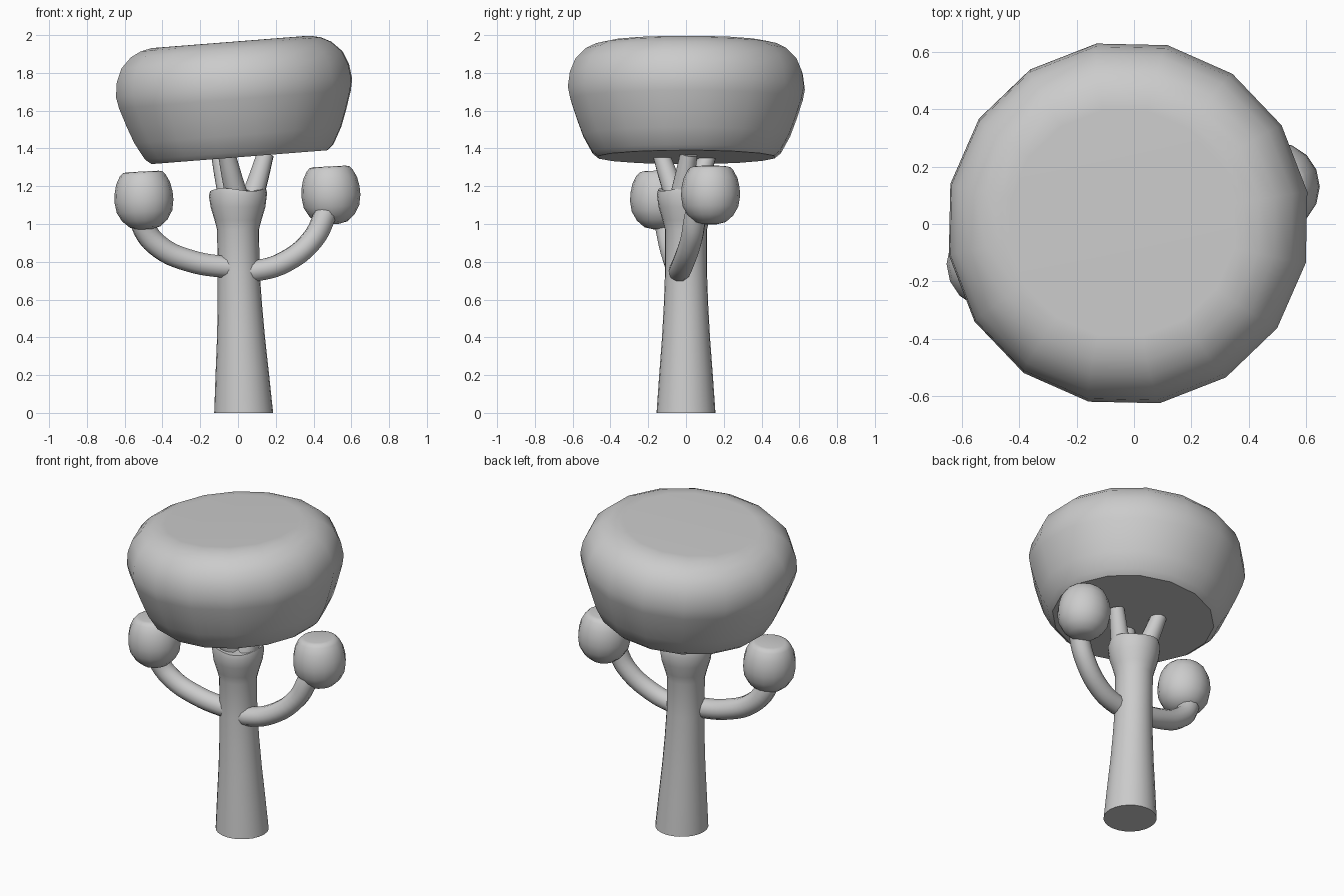
import bpy
import bmesh
from math import cos, sin, pi, radians

if "Cube" in bpy.data.objects:
    bpy.data.objects.remove(bpy.data.objects["Cube"])


def smooth(ob, angle):
    bpy.ops.object.select_all(action='DESELECT')
    bpy.context.view_layer.objects.active = ob
    ob.select_set(True)
    bpy.ops.object.shade_smooth_by_angle(angle=radians(angle))


def lathe(name, profile, sides, loc=(0, 0, 0), tilt=0, turn=0, shape=None, angle=35):
    """Closed solid of revolution from (radius, height) points."""
    bm = bmesh.new()
    rings = []
    for r, z in profile:
        ring = []
        for i in range(sides):
            a = turn + 2 * pi * i / sides
            co = (r * cos(a), r * sin(a), z)
            ring.append(bm.verts.new(shape(co, a) if shape else co))
        rings.append(ring)
    for low, high in zip(rings, rings[1:]):
        for i in range(sides):
            j = (i + 1) % sides
            bm.faces.new((low[i], low[j], high[j], high[i]))
    bm.faces.new(rings[0][::-1])
    bm.faces.new(rings[-1])
    me = bpy.data.meshes.new(name)
    bm.to_mesh(me)
    bm.free()
    ob = bpy.data.objects.new(name, me)
    bpy.context.collection.objects.link(ob)
    ob.location = loc
    ob.rotation_euler = (0, -radians(tilt), 0)
    smooth(ob, angle)
    return ob


def limb(name, points, r0, r1):
    """Tapered round tube along a smooth path."""
    cu = bpy.data.curves.new(name, 'CURVE')
    cu.dimensions = '3D'
    cu.bevel_depth = 1
    cu.bevel_resolution = 3
    cu.resolution_u = 5
    cu.use_fill_caps = True
    sp = cu.splines.new('BEZIER')
    sp.bezier_points.add(len(points) - 1)
    for i, (bp, co) in enumerate(zip(sp.bezier_points, points)):
        bp.co = co
        bp.handle_left_type = bp.handle_right_type = 'AUTO'
        bp.radius = r0 + (r1 - r0) * i / (len(points) - 1)
    ob = bpy.data.objects.new(name, cu)
    bpy.context.collection.objects.link(ob)
    bpy.ops.object.select_all(action='DESELECT')
    bpy.context.view_layer.objects.active = ob
    ob.select_set(True)
    bpy.ops.object.convert(target='MESH')
    smooth(bpy.context.object, 50)


# Trunk: base shifted sideways, flared collar with a slightly wavy rim
def trunk_shape(co, a):
    x, y, z = co
    lean = 0.03 * max(0, 1 - z / 0.85)
    wave = 0.008 * cos(3 * a) if z > 1.15 else 0
    return (x + lean, y, z + wave)


lathe("trunk", [(0.156, 0), (0.142, 0.2), (0.127, 0.4), (0.117, 0.58),
                (0.111, 0.75), (0.111, 0.97), (0.124, 1.02), (0.145, 1.09),
                (0.154, 1.155), (0.148, 1.182), (0.10, 1.18)],
      24, shape=trunk_shape)

# Three branches carrying the canopy
for i, (base, top) in enumerate([((0.0, -0.045), (-0.06, -0.133)),
                                 ((-0.04, 0.03), (-0.097, 0.118)),
                                 ((0.07, -0.03), (0.145, 0.015))]):
    mid = [(b + t) / 2 for b, t in zip(base, top)]
    limb(f"branch_{i + 1}", [(*base, 1.12), (*mid, 1.24), (*top, 1.37)],
         0.062, 0.046)

# Curved arms
limb("right_arm", [(0.03, -0.035, 0.75), (0.10, -0.033, 0.753),
                   (0.25, -0.012, 0.80), (0.40, 0.03, 0.925),
                   (0.465, 0.055, 1.06), (0.48, 0.07, 1.10)], 0.058, 0.061)
limb("left_arm", [(-0.02, -0.04, 0.772), (-0.08, -0.045, 0.774),
                  (-0.255, -0.06, 0.805), (-0.41, -0.08, 0.875),
                  (-0.495, -0.10, 0.975), (-0.51, -0.12, 1.06)], 0.06, 0.064)

# Small leaf clumps on the arms
clump = [(0.035, -0.153), (0.08, -0.142), (0.120, -0.107), (0.147, -0.06),
         (0.156, -0.005), (0.154, 0.04), (0.143, 0.09), (0.121, 0.133),
         (0.105, 0.149), (0.085, 0.153)]
lathe("left_leaf_clump", clump, 16, (-0.498, -0.14, 1.125), 3, angle=60)
lathe("right_leaf_clump", clump, 16, (0.492, 0.13, 1.152), 3, angle=60)

# Canopy: sixteen-sided, tilted cushion
lathe("canopy", [(0.475, -0.307), (0.508, -0.28), (0.558, -0.19), (0.592, -0.10),
                 (0.625, 0.0), (0.637, 0.06), (0.626, 0.14), (0.596, 0.21),
                 (0.54, 0.265), (0.485, 0.292), (0.43, 0.304), (0.40, 0.305)],
      16, (-0.016, 0.002, 1.66), 4.5, radians(10))
